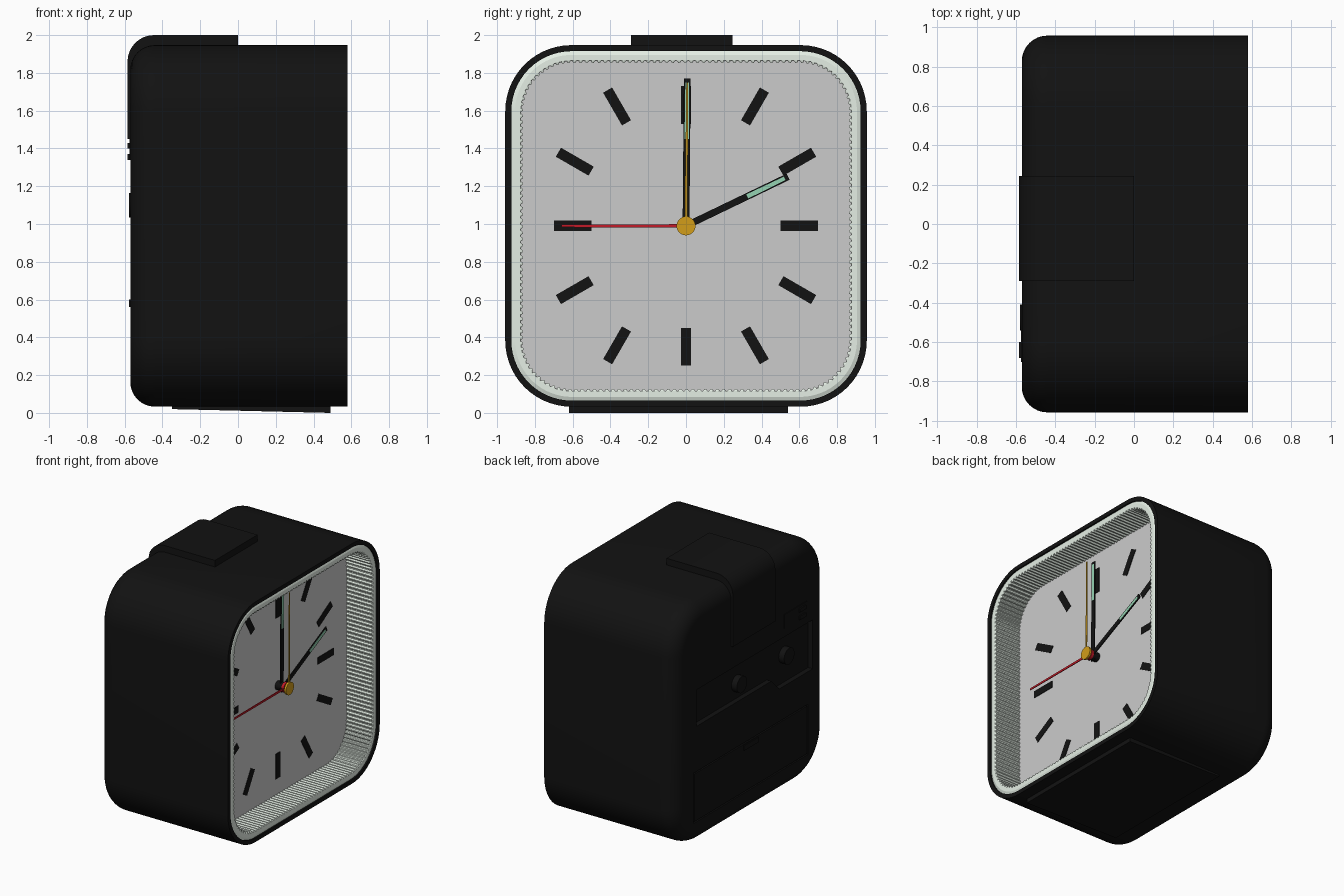
import bpy, bmesh, math
from mathutils import Matrix, Vector

if "Cube" in bpy.data.objects:
    bpy.data.objects.remove(bpy.data.objects["Cube"])

CZ = 0.99          # height of the dial centre
DIAL_X = 0.35      # dial plane; the dial faces +x


def mat(name, rgb):
    m = bpy.data.materials.new(name)
    m.diffuse_color = (*rgb, 1)
    m.use_nodes = True
    m.node_tree.nodes["Principled BSDF"].inputs["Base Color"].default_value = m.diffuse_color
    return m


BLACK = mat("black_plastic", (0.006, 0.006, 0.006))
PALE = mat("pale_bezel", (0.78, 0.86, 0.78))
GLOW = mat("glow_green", (0.30, 0.65, 0.45))
RED = mat("red", (0.55, 0.01, 0.02))
GOLD = mat("gold", (0.65, 0.34, 0.01))


def finish(name, bm, material=None, smooth=False):
    bmesh.ops.recalc_face_normals(bm, faces=bm.faces)
    me = bpy.data.meshes.new(name)
    bm.to_mesh(me)
    bm.free()
    ob = bpy.data.objects.new(name, me)
    bpy.context.collection.objects.link(ob)
    if material:
        me.materials.append(material)
    if smooth:
        bpy.ops.object.select_all(action='DESELECT')
        ob.select_set(True)
        bpy.context.view_layer.objects.active = ob
        bpy.ops.object.shade_smooth_by_angle(angle=math.radians(30))
    return ob


def ring(half, r, x, corner=14, straight=1, tooth=0.0):
    """Rounded square in the y-z plane, optionally with square teeth."""
    pts, c = [], half - r
    for q in range(4):
        a0 = q * math.pi / 2
        sy, sz = ((1, 1), (-1, 1), (-1, -1), (1, -1))[q]
        a1 = a0 + math.pi / 2
        along = Vector((-math.sin(a1), math.cos(a1)))
        for i in range(corner + straight):
            a = min(a0 + math.pi / 2 * i / corner, a1)
            n = Vector((math.cos(a), math.sin(a)))
            p = Vector((sy * c, sz * c)) + n * r
            if i > corner:
                p += along * 2 * c * (i - corner) / straight
            if i % 4 < 2:
                p += n * tooth
            pts.append((x, p.x, CZ + p.y))
    return pts


def loft(name, rings, material, smooth=False, closed=False):
    bm = bmesh.new()
    vs = [[bm.verts.new(p) for p in r] for r in rings]
    n = len(vs[0])
    pairs = list(zip(vs, vs[1:])) + ([(vs[-1], vs[0])] if closed else [])
    for a, b in pairs:
        for i in range(n):
            bm.faces.new((a[i], a[(i + 1) % n], b[(i + 1) % n], b[i]))
    if not closed:
        bm.faces.new(vs[0])
        bm.faces.new(vs[-1])
    return finish(name, bm, material, smooth)


def prism(name, pts, axis, lo, hi, material, bevel=0.0, smooth=False):
    """Extrude a 2D outline: axis 'x' takes (y, z), axis 'y' takes (x, z)."""
    bm = bmesh.new()
    at = (lambda p, d: (d, *p)) if axis == 'x' else (lambda p, d: (p[0], d, p[1]))
    lows = [bm.verts.new(at(p, lo)) for p in pts]
    highs = [bm.verts.new(at(p, hi)) for p in pts]
    n = len(pts)
    bm.faces.new(lows)
    bm.faces.new(highs)
    for i in range(n):
        j = (i + 1) % n
        bm.faces.new((lows[i], lows[j], highs[j], highs[i]))
    if bevel:
        bmesh.ops.bevel(bm, geom=bm.edges[:], offset=bevel, segments=2,
                        affect='EDGES', profile=0.5)
    return finish(name, bm, material, smooth)


def box(name, y0, y1, z0, z1, x0, x1, material, bevel=0.0):
    return prism(name, [(y0, z0), (y1, z0), (y1, z1), (y0, z1)], 'x', x0, x1, material, bevel)


def disc(name, y, z, r, x0, x1, material, n=32, r2=None):
    bm = bmesh.new()
    bmesh.ops.create_cone(bm, cap_ends=True, segments=n, radius1=r, radius2=r2 or r,
                          depth=x1 - x0,
                          matrix=Matrix.Translation(((x0 + x1) / 2, y, z))
                          @ Matrix.Rotation(math.pi / 2, 4, 'Y'))
    return finish(name, bm, material, True)


def bar(name, deg, r0, r1, w0, w1, x, t, material):
    """Tapered bar along a clock direction measured from twelve."""
    a = math.radians(deg)
    d, s = Vector((math.sin(a), math.cos(a))), Vector((math.cos(a), -math.sin(a)))
    c = Vector((0, CZ))
    pts = [c + d * r0 - s * w0 / 2, c + d * r0 + s * w0 / 2,
           c + d * r1 + s * w1 / 2, c + d * r1 - s * w1 / 2]
    return prism(name, [tuple(p) for p in pts], 'x', x, x + t, material)


# Case: rounded back edge, open front well
H, R, F = 0.957, 0.35, 0.13
rings = []
for k in range(9):
    a = math.pi / 2 * k / 8
    inset = F * (1 - math.sin(a))
    rings.append(ring(H - inset, R - inset, -0.57 + F * (1 - math.cos(a))))
rings += [ring(H, R, 0.58), ring(0.925, 0.32, 0.58), ring(0.925, 0.32, 0.33)]
case = loft("case", rings, BLACK, True)

# Control recess and battery door groove cut into the back
cut = prism("recess_cutter", [(-0.78, 0.88), (-0.36, 0.88), (-0.26, 0.98), (0.68, 0.98),
                              (0.68, 1.27), (-0.78, 1.27)], 'x', -0.7, -0.53, None)
groove = box("groove_cutter", -0.72, 0.72, 0.22, 0.62, -0.7, -0.555, None)
for c in (cut, groove):
    m = case.modifiers.new("cut", 'BOOLEAN')
    m.object, m.operation, m.solver = c, 'DIFFERENCE', 'EXACT'
    bpy.context.view_layer.objects.active = case
    bpy.ops.object.modifier_apply(modifier=m.name)
    bpy.data.objects.remove(c)
box("battery_door", -0.71, 0.71, 0.23, 0.61, -0.556, -0.57, BLACK)
box("battery_door_tab", -0.09, 0.09, 0.56, 0.60, -0.565, -0.576, BLACK)

# Setting knobs and alarm slide switch
for side, y in (("left", 0.12), ("right", -0.475)):
    disc(f"setting_knob_{side}", y, 1.1, 0.065, -0.578, -0.52, BLACK, 24)
box("switch_plate", -0.70, -0.42, 1.34, 1.45, -0.575, -0.56, BLACK)
for k in range(2):
    z = 1.34 + 0.06 * k
    box(f"switch_rib_{k + 1}", -0.68, -0.60, z, z + 0.03, -0.585, -0.57, BLACK)

# Snooze button wrapping from the top over the back
arc = [(-0.445 - 0.14 * math.sin(math.pi / 16 * k), 1.86 + 0.14 * math.cos(math.pi / 16 * k))
       for k in range(9)]
prism("snooze_button", [(0.0, 2.0)] + arc + [(-0.585, 1.45), (-0.55, 1.45), (-0.55, 1.8),
                                            (-0.43, 1.92), (0.0, 1.92)],
      'y', -0.29, 0.245, BLACK, smooth=True)

# Base pad, slightly sloped
prism("base_pad", [(-0.35, 0.02), (0.49, 0.0), (0.49, 0.05), (-0.35, 0.05)],
      'y', -0.62, 0.54, BLACK)

# Bezel with ridged inner wall
T = dict(corner=56, straight=148)
loft("bezel", [ring(0.925, 0.32, 0.335, **T), ring(0.925, 0.32, 0.568, **T),
               ring(0.905, 0.30, 0.576, **T), ring(0.875, 0.27, 0.576, **T),
               ring(0.863, 0.26, 0.572, tooth=0.01, **T),
               ring(0.863, 0.26, 0.335, tooth=0.01, **T)], PALE, closed=True)

# Dial plate and hour markers
loft("dial", [ring(0.90, 0.29, 0.335), ring(0.90, 0.29, DIAL_X)], None)
radii = {0: 0.64, 1: 0.73, 2: 0.68, 3: 0.60, 4: 0.68, 5: 0.73}
for h in range(12):
    y_pos = radii[h % 6]
    ang = math.radians(30 * h)
    bar(f"hour_marker_{h or 12}", 30 * h, y_pos - 0.10, y_pos + 0.10, 0.055, 0.055,
        DIAL_X - 0.002, 0.006, BLACK)

# Hands: hour, minute, second, alarm, each with its own height
for name, deg, length, x, tip in (("hour_hand", 64.3, 0.60, 0.397, 0.36),
                                  ("minute_hand", 0.5, 0.78, 0.382, 0.46)):
    bar(name, deg, -0.04, length, 0.036, 0.036, x, 0.008, BLACK)
    bar(name + "_glow", deg, tip, length - 0.02, 0.024, 0.02, x + 0.006, 0.004, GLOW)
bar("second_hand", -90, -0.02, 0.66, 0.018, 0.014, 0.42, 0.006, RED)
bar("alarm_hand", 0.5, -0.02, 0.76, 0.014, 0.01, 0.447, 0.005, GOLD)

# Hub stack
disc("hub_base", 0, CZ, 0.035, DIAL_X - 0.005, 0.41, BLACK)
disc("second_hub", 0, CZ, 0.04, 0.41, 0.43, RED)
disc("hub_pin", 0, CZ, 0.02, 0.40, 0.45, GOLD)
disc("hub_cap", 0, CZ, 0.05, 0.442, 0.458, GOLD)
